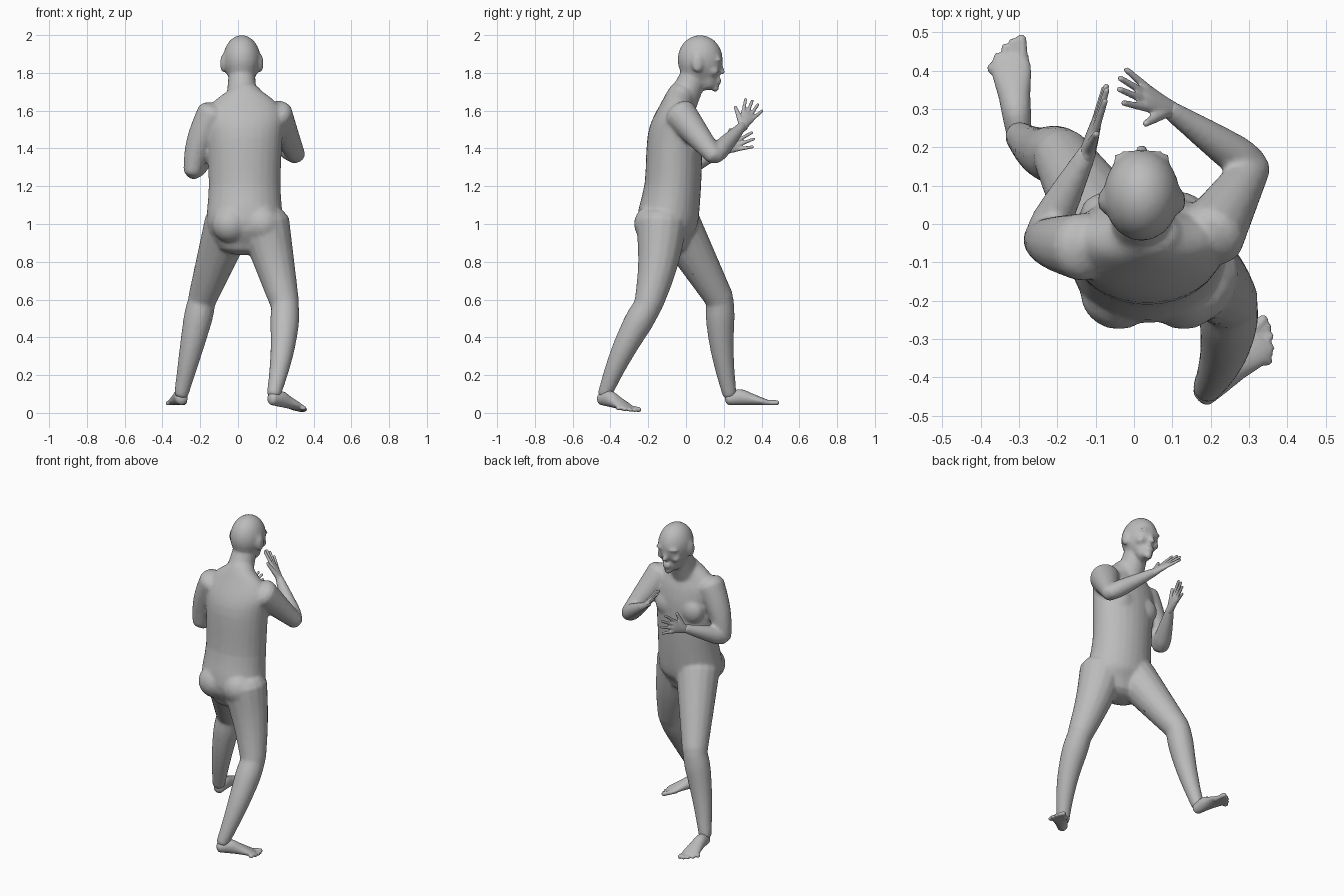
import bpy, bmesh, math
from mathutils import Vector, Matrix

default_cube = bpy.data.objects.get("Cube")
if default_cube:
    bpy.data.objects.remove(default_cube)

GREY = (.5, .5, .5, 1)
skin = bpy.data.materials.new("plain grey")
skin.diffuse_color = GREY
skin.use_nodes = True
skin.node_tree.nodes["Principled BSDF"].inputs["Base Color"].default_value = GREY

ACROSS = Vector((1, 0, 0))
ALONG = Vector((0, 1, 0))


def spline(rows, steps=3):
    """Catmull-Rom resampling of rows of (x, y, z, half width, half depth)."""
    rows = [Vector(row) for row in rows]
    padded = [2 * rows[0] - rows[1], *rows, 2 * rows[-1] - rows[-2]]
    result = []
    for before, start, end, after in zip(padded, padded[1:], padded[2:], padded[3:]):
        leave, arrive = (end - before) / 2, (after - start) / 2
        for step in range(steps):
            t = step / steps
            ease = t * t * (3 - 2 * t)
            result.append(start.lerp(end, ease) + leave * (t * (1 - t) ** 2)
                          - arrive * (t * t * (1 - t)))
    return result + [rows[-1]]


def tube(bm, rows, side=ALONG, sides=16, cap=.6):
    """Loft with domed ends; the half width runs along the side direction."""
    rows = spline(rows)
    centres = [row.to_3d() for row in rows]
    last = len(rows) - 1
    rings = []
    for i, row in enumerate(rows):
        tangent = centres[min(i + 1, last)] - centres[max(i - 1, 0)]
        rings.append((centres[i], tangent.normalized(), row[3], row[4]))

    def dome(ring, direction):
        centre, tangent, width, depth = ring
        reach = tangent * direction * cap * min(width, depth)
        angles = [math.radians(degrees) for degrees in (30, 55, 75)]
        return [(centre + reach * math.sin(angle), tangent,
                 width * math.cos(angle), depth * math.cos(angle)) for angle in angles]

    rings = dome(rings[0], -1)[::-1] + rings + dome(rings[-1], 1)
    turns = [math.tau * k / sides for k in range(sides)]
    loops = []
    for centre, tangent, width, depth in rings:
        across = (side - tangent * side.dot(tangent)).normalized()
        up = tangent.cross(across)
        loops.append([bm.verts.new(centre + across * width * math.cos(turn)
                                   + up * depth * math.sin(turn)) for turn in turns])
    for low, high in zip(loops, loops[1:]):
        for k in range(sides):
            bm.faces.new((low[k - 1], low[k], high[k], high[k - 1]))
    bm.faces.new(loops[0])
    bm.faces.new(loops[-1])


def limb(bm, start, end, thick, thin, muscle=0, bow=(0, 0, 0), side=ALONG, cap=.6):
    """Tapered round limb whose muscle swells near the start and whose axis may bow."""
    rows = []
    for step in range(7):
        t = step / 6
        centre = Vector(start).lerp(Vector(end), t) + Vector(bow) * math.sin(math.pi * t)
        radius = thick + (thin - thick) * t + muscle * math.sin(math.pi * math.sqrt(t))
        rows.append((*centre, radius, radius))
    tube(bm, rows, side, cap=cap)


def blob(bm, centre, radii):
    matrix = Matrix.Translation(centre) @ Matrix.Diagonal((*radii, 1))
    bmesh.ops.create_uvsphere(bm, u_segments=20, v_segments=14, radius=1, matrix=matrix)


def place(bm, origin, forward, side):
    """Carry a part built along x onto a forward and a side direction."""
    forward, side = Vector(forward).normalized(), Vector(side)
    side = (side - forward * side.dot(forward)).normalized()
    up = forward.cross(side)
    if up.z < 0:
        up.negate()
    turn = Matrix((forward, side, up)).transposed().to_4x4()
    bmesh.ops.transform(bm, matrix=Matrix.Translation(origin) @ turn, verts=bm.verts)


def finish(name, bm, voxel, smoothing):
    """Fuse the overlapping shells into one faceted skin."""
    bmesh.ops.recalc_face_normals(bm, faces=bm.faces)
    mesh = bpy.data.meshes.new(name)
    bm.to_mesh(mesh)
    bm.free()
    mesh.materials.append(skin)
    part = bpy.data.objects.new(name, mesh)
    bpy.context.collection.objects.link(part)
    fuse = part.modifiers.new("fuse", 'REMESH')
    fuse.mode = 'VOXEL'
    fuse.voxel_size = voxel
    fuse.use_smooth_shade = True
    soften = part.modifiers.new("soften", 'SMOOTH')
    soften.iterations = smoothing
    part.modifiers.new("facets", 'DECIMATE').ratio = .35


# Torso, from the hips up to the base of the neck
body = bmesh.new()
torso = [(-.1, .9, .15, .11), (-.1, 1, .2, .16), (-.07, 1.2, .19, .15),
         (-.06, 1.45, .2, .145), (-.05, 1.56, .21, .12),
         (-.04, 1.64, .17, .085), (-.02, 1.7, .09, .07)]
tube(body, [(.035, *row) for row in torso], ACROSS, sides=28)
for s in (-1, 1):
    blob(body, (.045 + s * .085, -.18, 1), (.1, .095, .1))      # buttock
    blob(body, (.025 + s * .085, .03, 1.43), (.08, .055, .08))  # chest

# Head and neck
MID = .02
limb(body, (MID, -.03, 1.63), (MID, .05, 1.8), .085, .07)
limb(body, (MID, .12, 1.74), (MID, .085, 1.86), .05, .1)
blob(body, (MID, .075, 1.87), (.1, .12, .13))
blob(body, (MID, .155, 1.72), (.026, .02, .022))                # chin
limb(body, (MID, .18, 1.85), (MID, .195, 1.8), .009, .016, side=ACROSS)
for z in (1.75, 1.766):
    blob(body, (MID, .175, z), (.026, .014, .008))              # lip
for s in (-1, 1):
    blob(body, (MID + s * .04, .172, 1.87), (.035, .02, .01))   # brow
    blob(body, (MID + s * .04, .165, 1.84), (.02, .015, .01))   # eyelid
    blob(body, (MID + s * .05, .145, 1.81), (.03, .03, .025))   # cheek
    blob(body, (MID + s * .1, .06, 1.85), (.014, .03, .05))     # ear

# Arms: the low arm is folded close, the high arm reaches across
low_elbow, low_wrist = (-.24, -.04, 1.28), (-.12, .19, 1.39)
high_elbow, high_wrist = (.31, .15, 1.36), (.09, .3, 1.52)
limb(body, (-.13, -.06, 1.58), low_elbow, .09, .05, bow=(-.02, 0, 0))
limb(body, low_elbow, low_wrist, .047, .025, muscle=.01)
limb(body, (.2, -.03, 1.58), high_elbow, .09, .048)
limb(body, high_elbow, high_wrist, .045, .025, muscle=.01)

# Legs: one steps forward, the other trails
front_knee, front_ankle = (-.19, .18, .6), (-.3, .23, .1)
back_knee, back_ankle = (.25, -.2, .57), (.19, -.43, .1)
limb(body, (-.05, -.05, 1), front_knee, .13, .076)
limb(body, front_knee, front_ankle, .073, .038, muscle=.01, bow=(0, -.015, 0))
limb(body, (.14, -.13, 1), back_knee, .135, .076, bow=(0, .015, 0))
limb(body, back_knee, back_ankle, .073, .038, muscle=.01, bow=(.015, -.015, 0))
finish("body", body, voxel=.01, smoothing=5)


def foot(name, heel, forward, outer):
    """Sole on the local ground, heel at the origin, little toe on the outer side."""
    bm = bmesh.new()
    sole = [(.03, .032, .034), (.09, .038, .043), (.14, .042, .034),
            (.2, .052, .022), (.24, .05, .014)]
    tube(bm, [(x, 0, height, width, height) for x, width, height in sole])
    for toe in range(5):
        y = .02 * (toe - 1.6)
        radius = .011 if toe else .014
        length = .285 - .004 * toe * toe
        limb(bm, (.21, y, radius), (length, y * 1.1, radius), radius, radius, cap=.9)
    place(bm, heel, forward, outer)
    finish(name, bm, voxel=.006, smoothing=3)


foot("forward_foot", (-.295, .195, .04), (-.12, 1, 0), (-1, 0, 0))
foot("trailing_foot", (.155, -.47, .045), (.74, .7, -.15), (1, -1, 0))


def hand(name, wrist, forward, thumb):
    """Wrist at the origin, fingers fanned ahead, thumb on the given side."""
    bm = bmesh.new()
    palm = [(-.02, .025, .022), (.03, .032, .019), (.07, .041, .015), (.095, .039, .012)]
    tube(bm, [(x, 0, 0, width, depth) for x, width, depth in palm])
    for finger in (-1.5, -.5, .5, 1.5):
        length = .19 - .01 * finger * finger + .005 * finger
        limb(bm, (.08, .02 * finger, 0), (length, .035 * finger, 0), .011, .008, cap=1)
    limb(bm, (.015, .015, 0), (.09, .08, 0), .017, .009, cap=1)
    place(bm, wrist, forward, thumb)
    finish(name, bm, voxel=.005, smoothing=2)


hand("low_hand", low_wrist, (.05, .17, .08), (0, -.4, 1))
hand("high_hand", high_wrist, (-.135, .07, .13), (0, -1, .6))
